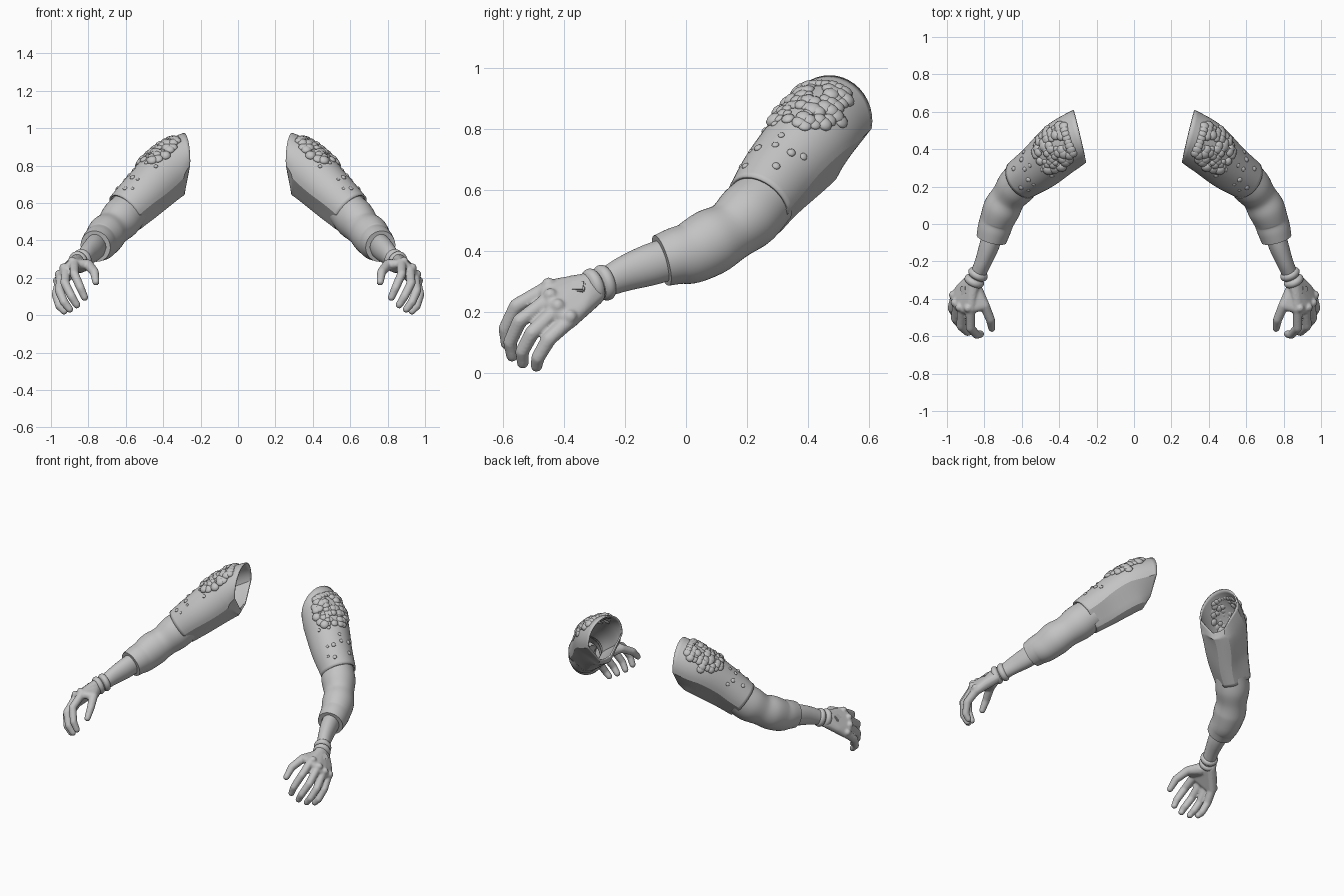
import bpy, bmesh, math, random
from mathutils import Vector, Matrix

random.seed(4)
cube = bpy.data.objects.get("Cube")
if cube:
    bpy.data.objects.remove(cube)

grey = bpy.data.materials.new("plain_grey")
grey.use_nodes = True
grey.diffuse_color = (0.55, 0.55, 0.55, 1)
grey.node_tree.nodes["Principled BSDF"].inputs["Base Color"].default_value = (0.55, 0.55, 0.55, 1)


def finish(name, bm, angle=40):
    """Turn a bmesh into a smooth shaded object."""
    mesh = bpy.data.meshes.new(name)
    bm.to_mesh(mesh)
    bm.free()
    mesh.materials.append(grey)
    mesh.shade_smooth()
    mesh.set_sharp_from_angle(angle=math.radians(angle))
    obj = bpy.data.objects.new(name, mesh)
    bpy.context.scene.collection.objects.link(obj)
    return obj


def mirror(obj):
    """Repeat a left part on the right."""
    mod = obj.modifiers.new("mirror", "MIRROR")
    mod.use_mirror_merge = False
    return obj


def spline(points, steps):
    """Sample a smooth curve through rows of position and two radii."""
    rows = [Vector(p) for p in points]
    rows = [2 * rows[0] - rows[1]] + rows + [2 * rows[-1] - rows[-2]]
    out = []
    for k in range(1, len(rows) - 2):
        a, b, c, d = rows[k - 1:k + 3]
        for i in range(steps):
            t = i / steps
            out.append(0.5 * (2 * b + (c - a) * t + (2 * a - 5 * b + 4 * c - d) * t ** 2
                              + (3 * b - a - 3 * c + d) * t ** 3))
    return out + [rows[-2]]


def loft(points, steps=8, start=None, creases=(), lip=0.0, sides=40):
    """Skin oval rings along a path; creases flatten the oval at given angles."""
    rows = spline(points, steps)
    bm = bmesh.new()
    rings = []
    for i, row in enumerate(rows):
        tangent = (rows[min(i + 1, len(rows) - 1)] - rows[max(i - 1, 0)]).to_3d().normalized()
        if start and i < steps:
            tangent = Vector(start).lerp(tangent, i / steps).normalized()
        side = tangent.cross(Vector((0, 0, 1))).normalized()
        up = side.cross(tangent)
        ring = []
        for j in range(sides):
            ang = math.tau * j / sides
            u = Vector((math.cos(ang), math.sin(ang)))
            for crease in creases:
                d = Vector((math.cos(crease), math.sin(crease)))
                u -= max(0, u.dot(d) - 0.86) * d
            ring.append(bm.verts.new(row.to_3d() + side * u.x * row[3] + up * u.y * row[4]))
        rings.append(ring)
    if lip:
        centre = rows[-1].to_3d()
        rings.append([bm.verts.new(centre.lerp(v.co, lip)) for v in rings[-1]])
    for r, s in zip(rings, rings[1:]):
        for j in range(sides):
            k = (j + 1) % sides
            bm.faces.new((r[j], r[k], s[k], s[j]))
    bmesh.ops.recalc_face_normals(bm, faces=bm.faces)
    return bm, [[v.co.copy() for v in r] for r in rings]


def ball(bm, centre, radius, normal=None, flat=1.0, detail=2):
    """Add a ball, optionally flattened along a normal."""
    turn = Vector(normal).to_track_quat("Z", "Y").to_matrix().to_4x4() if normal else Matrix()
    matrix = Matrix.Translation(centre) @ turn @ Matrix.Diagonal((1, 1, flat, 1))
    return bmesh.ops.create_icosphere(bm, subdivisions=detail, radius=radius, matrix=matrix)["verts"]


def hull(bm, balls):
    """Add the tight skin around several balls."""
    part = bmesh.new()
    for centre, radius in balls:
        ball(part, Vector(centre), radius)
    result = bmesh.ops.convex_hull(part, input=part.verts)
    inside = [g for g in result["geom_interior"] if isinstance(g, bmesh.types.BMVert)]
    bmesh.ops.delete(part, geom=inside, context="VERTS")
    bmesh.ops.recalc_face_normals(part, faces=part.faces)
    temp = bpy.data.meshes.new("temp")
    part.to_mesh(temp)
    part.free()
    bm.from_mesh(temp)
    bpy.data.meshes.remove(temp)


# Upper sleeve, open at the shoulder
bm, rings = loft([(.29, .47, .825, .145, .15), (.385, .41, .755, .142, .15),
                  (.50, .31, .645, .128, .135), (.60, .24, .55, .112, .12)],
                 start=(.97, -.24, 0), creases=(math.radians(-40), math.radians(-140)))
upper = finish("upper_sleeve", bm, 25)
shell = upper.modifiers.new("thickness", "SOLIDIFY")
shell.thickness = 0.01
shell.offset = -1
mirror(upper)

# Pebbled growth on the shoulder, with a few strays further down
bm = bmesh.new()


def pebble(row, col, radius):
    ring = rings[row]
    spot = ring[col % len(ring)]
    normal = spot - sum(ring, Vector()) / len(ring)
    ball(bm, spot, radius, normal, random.uniform(0.45, 0.7))


for n in range(110):
    row = random.randint(3, 11)
    spread = 6 - abs(row - 7) * 0.5
    pebble(row, 11 + round(random.uniform(-spread, spread)), random.uniform(.016, .03))
for n in range(12):
    pebble(random.randint(12, 23), random.randint(6, 18), random.uniform(.008, .015))
mirror(finish("shoulder_pebbles", bm, 60))

# Elbow sleeve with soft folds and a turned cuff
bm, _ = loft([(.57, .265, .575, .10, .105), (.625, .205, .515, .106, .112),
              (.67, .145, .465, .094, .10), (.705, .085, .43, .10, .108),
              (.732, .02, .395, .092, .102), (.748, -.03, .383, .089, .094),
              (.762, -.08, .368, .082, .086)], lip=0.7)
mirror(finish("elbow_sleeve", bm))

# Forearm
bm, _ = loft([(.75, -.04, .378, .055, .07), (.775, -.12, .353, .053, .068),
              (.805, -.20, .325, .045, .058), (.835, -.27, .293, .041, .047),
              (.86, -.32, .275, .042, .048)])
mirror(finish("forearm", bm))

# Two rolled wrist bands
for k in range(2):
    base = Vector((.834 + .02 * k, -.268 - .037 * k, .295 - .012 * k))
    step = Vector((.009, -.018, -.006))
    path = [(*(base + step * t), .04 + g, .045 + g)
            for t, g in ((-1, 0), (-.6, .011), (0, .015), (.6, .011), (1, 0))]
    bm, _ = loft(path, steps=3)
    mirror(finish("wrist_band", bm, 60))

# Hand: palm, curled fingers and thumb fused into one skin
fingers = [
    [(.875, -.455, .275), (.875, -.555, .22), (.842, -.592, .145), (.82, -.588, .095)],
    [(.92, -.45, .24), (.925, -.545, .17), (.89, -.577, .10), (.862, -.57, .055)],
    [(.945, -.425, .205), (.955, -.505, .13), (.93, -.537, .07), (.90, -.535, .032)],
    [(.955, -.385, .17), (.972, -.45, .11), (.955, -.485, .05), (.93, -.49, .022)],
]
thumb = [(.845, -.36, .265), (.80, -.435, .27), (.768, -.51, .23), (.76, -.558, .178)]
bm = bmesh.new()
knuckles = [(f[0], .029) for f in fingers]
hull(bm, knuckles + [((.855, -.31, .295), .036), ((.87, -.30, .255), .036), ((.92, -.34, .215), .03)])
hull(bm, [(thumb[0], .04), (thumb[1], .028), (fingers[0][0], .024)])
for chain, sizes in [(f, (.027, .025, .023, .02)) for f in fingers] + [(thumb, (.036, .028, .025, .02))]:
    joints = list(zip(chain, sizes))
    for pair in zip(joints, joints[1:]):
        hull(bm, pair)
    if chain is not thumb:
        ball(bm, Vector(chain[0]) + Vector((.012, .005, .014)), .024)
hand = finish("hand", bm)
skin = hand.modifiers.new("fuse", "REMESH")
skin.mode = "VOXEL"
skin.voxel_size = 0.006
skin.use_smooth_shade = True
soft = hand.modifiers.new("soften", "SMOOTH")
soft.factor = 0.5
soft.iterations = 4
mirror(hand)

# Small plate on the back of the hand
bm = bmesh.new()
turn = Vector((.7, -.1, .7)).to_track_quat("Z", "Y").to_matrix().to_4x4()
bmesh.ops.create_cube(bm, size=1, matrix=Matrix.Translation((.902, -.365, .277)) @ turn
                      @ Matrix.Diagonal((.07, .045, .03, 1)))
bmesh.ops.bevel(bm, geom=bm.edges[:], offset=.005, segments=2, affect="EDGES")
mirror(finish("hand_plate", bm))
